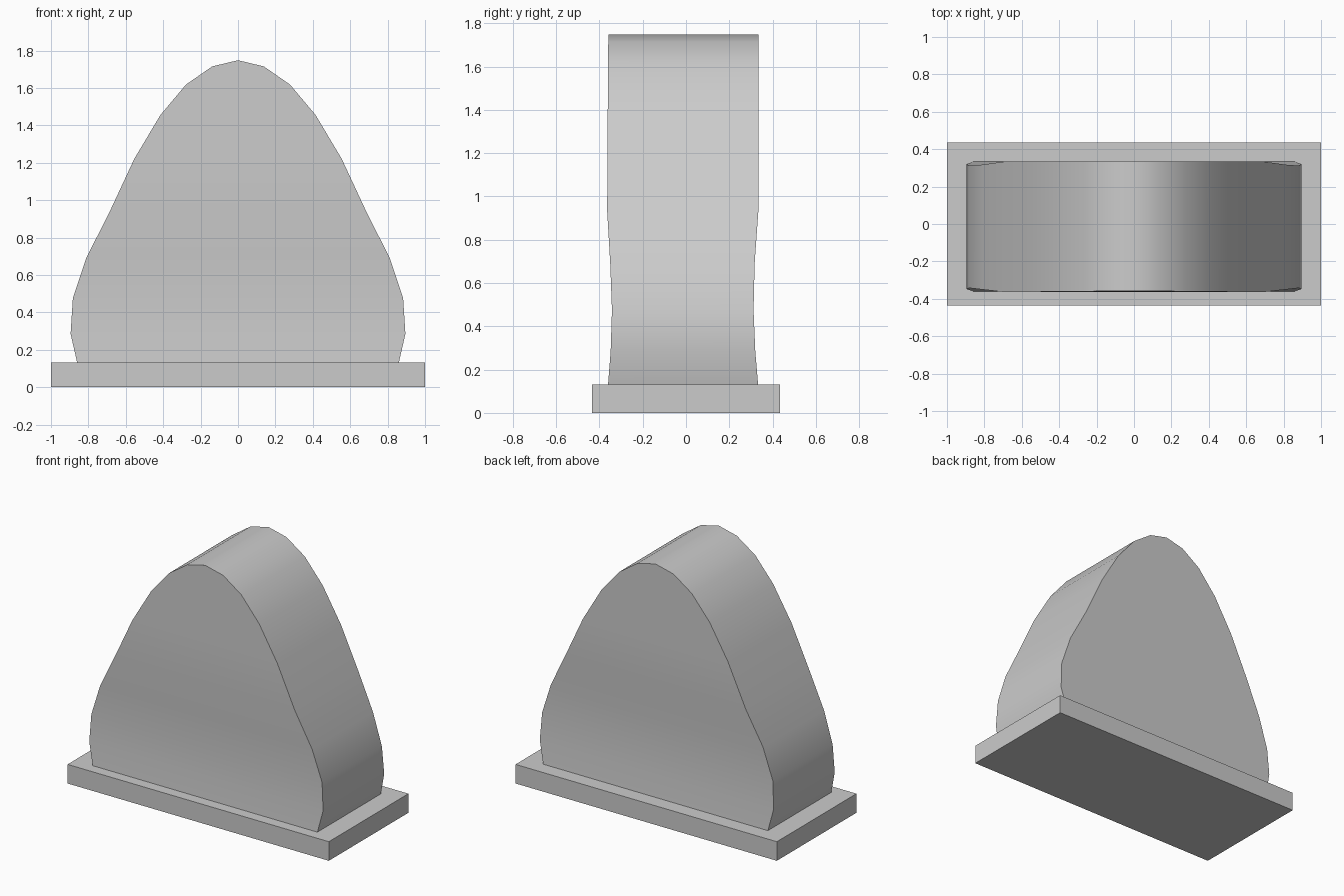
import bpy, bmesh, math

if "Cube" in bpy.data.objects:
    bpy.data.objects.remove(bpy.data.objects["Cube"])


def finish(name, bm):
    bmesh.ops.recalc_face_normals(bm, faces=bm.faces[:])
    mesh = bpy.data.meshes.new(name)
    bm.to_mesh(mesh)
    bm.free()
    obj = bpy.data.objects.new(name, mesh)
    bpy.context.collection.objects.link(obj)
    return obj


# Base slab
bm = bmesh.new()
bmesh.ops.create_cube(bm, size=1)
for v in bm.verts:
    v.co.x *= 2.0
    v.co.y *= 0.87
    v.co.z = (v.co.z + 0.5) * 0.132
finish("base_slab", bm)

# Bell-shaped body: half width, height, front y, back y
rows = [
    (0.860, 0.132, -0.360, 0.333),
    (0.895, 0.285, -0.348, 0.320),
    (0.883, 0.475, -0.342, 0.312),
    (0.812, 0.690, -0.350, 0.317),
    (0.690, 0.930, -0.364, 0.334),
    (0.555, 1.220, -0.363, 0.334),
    (0.415, 1.455, -0.361, 0.334),
    (0.278, 1.618, -0.360, 0.334),
    (0.138, 1.715, -0.359, 0.334),
]
bm = bmesh.new()
rings = []
for w, z, front, back in rows:
    corners = [(-w, front), (w, front), (w, back), (-w, back)]
    rings.append([bm.verts.new((x, y, z)) for x, y in corners])

# Walls between neighbouring rows
for lo, hi in zip(rings, rings[1:]):
    for i in range(4):
        j = (i + 1) % 4
        bm.faces.new((lo[i], lo[j], hi[j], hi[i]))
bm.faces.new(rings[0][::-1])

# Crown ridge
a, b, c, d = rings[-1]
f = bm.verts.new((0, -0.359, 1.748))
k = bm.verts.new((0, 0.334, 1.748))
for face in ((a, b, f), (c, d, k), (b, c, k, f), (d, a, f, k)):
    bm.faces.new(face)
body = finish("bell_body", bm)

bpy.context.view_layer.objects.active = body
body.select_set(True)
bpy.ops.object.shade_smooth_by_angle(angle=math.radians(30))
